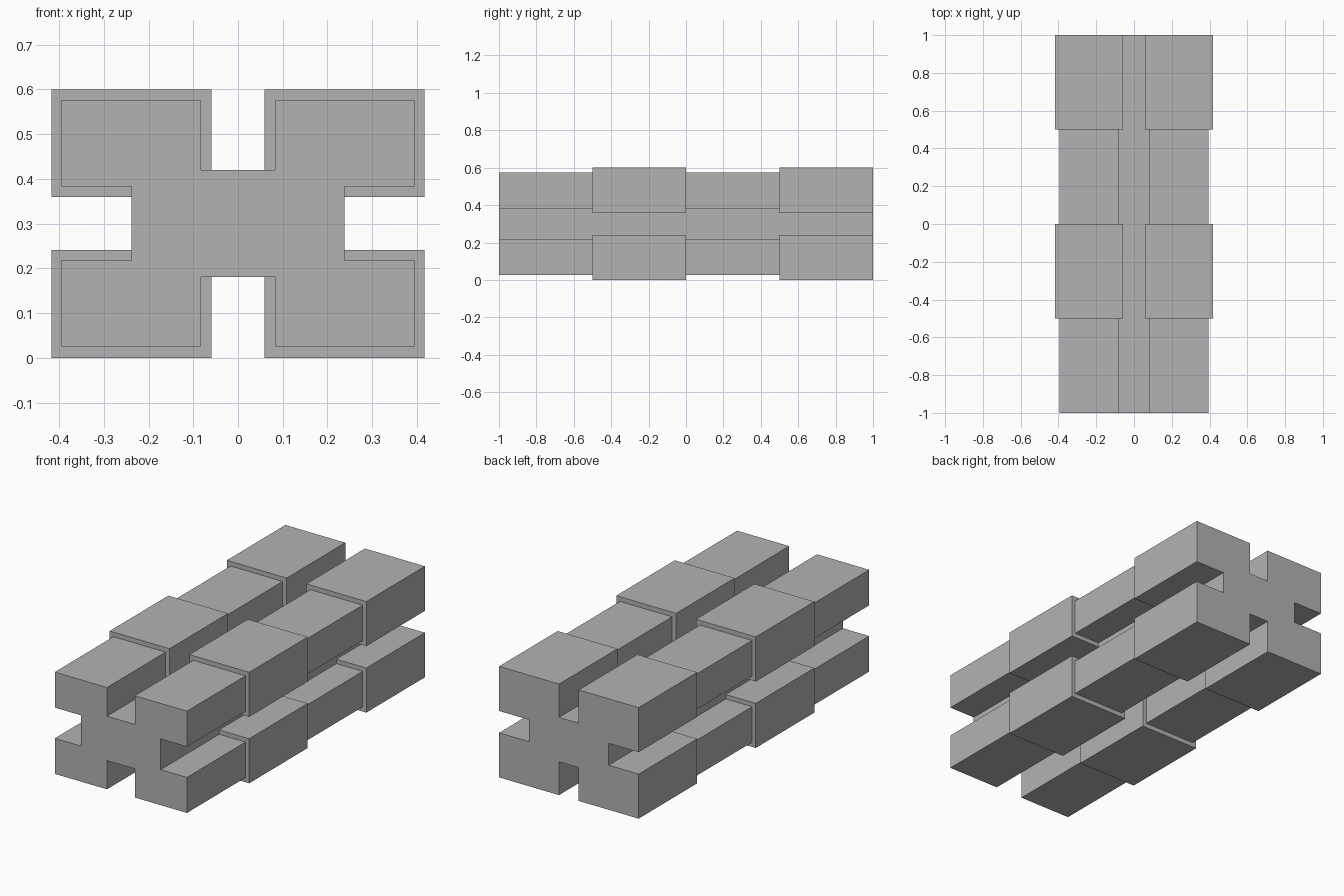
import bpy
import bmesh

cube = bpy.data.objects.get("Cube")
if cube:
    bpy.data.objects.remove(cube, do_unlink=True)

grey = bpy.data.materials.new("plain grey")
grey.use_nodes = True
colour = (0.45, 0.45, 0.45, 1)
grey.diffuse_color = colour
grey.node_tree.nodes["Principled BSDF"].inputs["Base Color"].default_value = colour

MID_Z = 0.3
CORE_X, CORE_Z = 0.238, 0.12


def profile(slot, half_width, half_height):
    """Cross section: a core with four square lobes, slots between them."""
    quarter = [(slot, CORE_Z), (slot, half_height), (half_width, half_height),
               (half_width, slot), (CORE_X, slot)]
    points = []
    for sx, sz in ((1, 1), (1, -1), (-1, -1), (-1, 1)):
        run = quarter if sx * sz > 0 else quarter[::-1]
        points += [(sx * x, sz * z) for x, z in run]
    return points


narrow = profile(0.083, 0.395, 0.275)
wide = profile(0.059, 0.417, 0.3)

# Alternating narrow and wide lengths, from front to back
bm = bmesh.new()
rings = []
for i in range(4):
    section = wide if i % 2 else narrow
    for y in (-1 + i * 0.5, -0.5 + i * 0.5):
        rings.append([bm.verts.new((x, y, z + MID_Z)) for x, z in section])

# Walls along each length, and the step faces between lengths
for k, (a, b) in enumerate(zip(rings, rings[1:])):
    count = len(a)
    for j in range(count):
        n = (j + 1) % count
        slot_floor = j % 5 == 4
        if k % 2 and slot_floor:
            continue  # the slot floor runs on level, so it has no step
        bm.faces.new((a[j], a[n], b[n], b[j]))

# Flat ends
bm.faces.new(rings[0][::-1])
bm.faces.new(rings[-1])
bmesh.ops.recalc_face_normals(bm, faces=bm.faces)

mesh = bpy.data.meshes.new("notched_beam")
bm.to_mesh(mesh)
bm.free()
mesh.materials.append(grey)
beam = bpy.data.objects.new("notched_beam", mesh)
bpy.context.collection.objects.link(beam)
